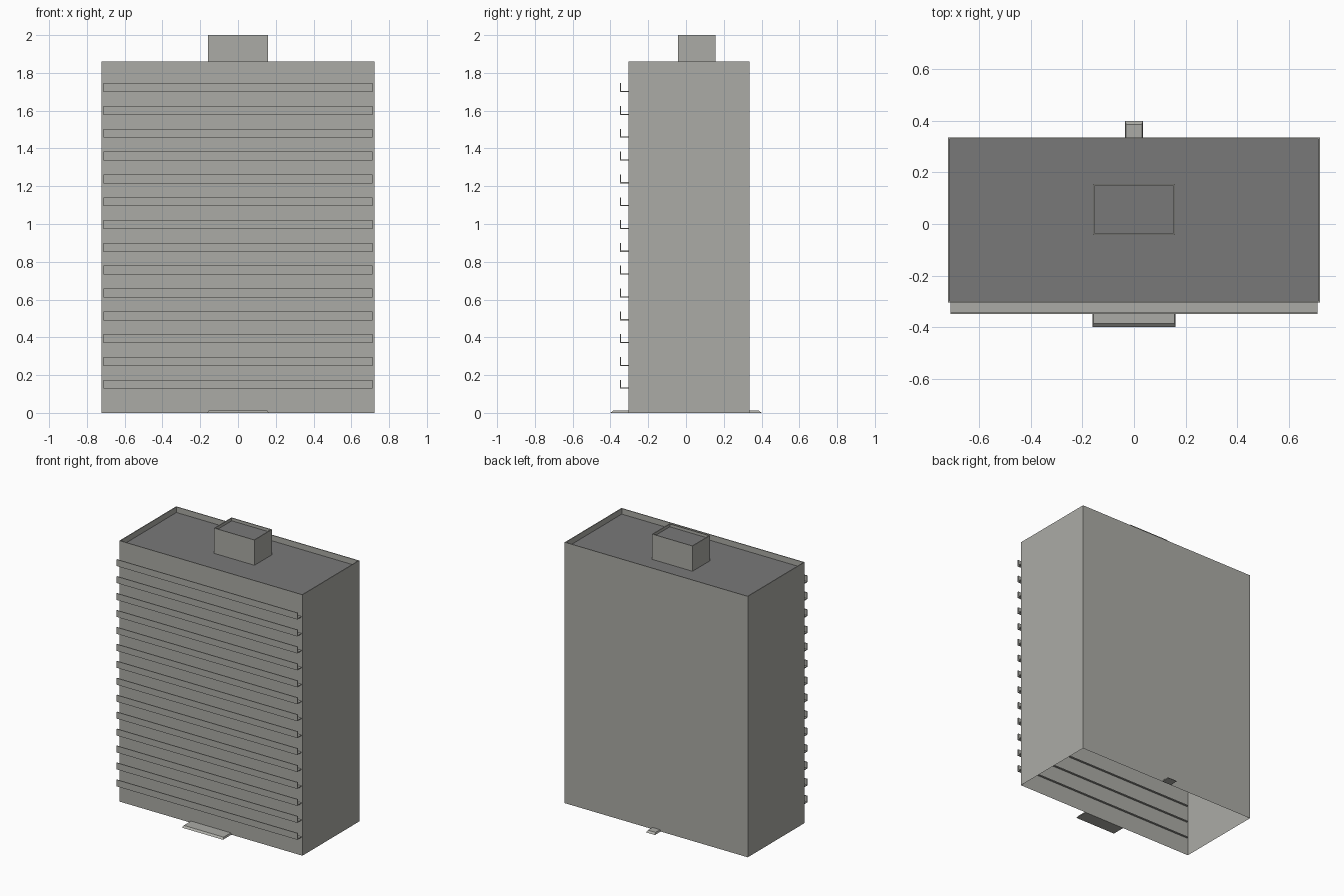
import bpy, bmesh

if "Cube" in bpy.data.objects:
    bpy.data.objects.remove(bpy.data.objects["Cube"])


def material(name, colour):
    m = bpy.data.materials.new(name)
    m.use_nodes = True
    m.diffuse_color = colour
    m.node_tree.nodes["Principled BSDF"].inputs["Base Color"].default_value = colour
    return m


concrete = material("warm concrete", (0.41, 0.41, 0.38, 1))
roofing = material("dark roofing", (0.19, 0.19, 0.19, 1))


def finish(name, bm, mats):
    me = bpy.data.meshes.new(name)
    bm.to_mesh(me)
    bm.free()
    for m in mats:
        me.materials.append(m)
    ob = bpy.data.objects.new(name, me)
    bpy.context.collection.objects.link(ob)
    return ob


def walled_block(name, half_x, y0, y1, z0, z1, rim, depth):
    """Open-bottomed walls, a thin parapet and a sunken dark roof."""
    bm = bmesh.new()
    rings = []
    for inset, z in ((0, z0), (0, z1), (rim, z1), (rim, z1 - depth)):
        x, a, b = half_x - inset, y0 + inset, y1 - inset
        rings.append([bm.verts.new((px, py, z))
                      for px, py in ((-x, a), (x, a), (x, b), (-x, b))])
    for low, high in zip(rings, rings[1:]):
        for i in range(4):
            j = (i + 1) % 4
            bm.faces.new((low[i], low[j], high[j], high[i]))
    bm.faces.new(rings[-1]).material_index = 1
    return finish(name, bm, (concrete, roofing))


def extrude_profile(name, profile, half_x, taper=0):
    """Sweep a closed (y, z) profile along x; taper narrows it with height."""
    bm = bmesh.new()
    ends = [[bm.verts.new((s * (half_x - taper * z), y, z)) for y, z in profile]
            for s in (-1, 1)]
    n = len(profile)
    for i in range(n):
        j = (i + 1) % n
        bm.faces.new((ends[0][i], ends[0][j], ends[1][j], ends[1][i]))
    for end in ends:
        bm.faces.new(end)
    bmesh.ops.recalc_face_normals(bm, faces=bm.faces)
    return finish(name, bm, (concrete,))


# Main tower and rooftop stair house
FRONT, BACK, TOP = -0.305, 0.335, 1.86
DEPTH = 0.04
walled_block("tower", 0.722, FRONT, BACK, 0, TOP, 0.006, DEPTH)
walled_block("stair_house", 0.16, -0.043, 0.155, TOP - DEPTH, 2.0, 0.006, 0.02)

# Balconies: L-shaped slab and railing on every floor
outer, inner, thick, tall = FRONT - 0.045, FRONT + 0.012, 0.006, 0.047
for floor in range(14):
    z = 0.128 + 0.1208 * floor
    extrude_profile(f"balcony_{floor + 1}", [
        (inner, z), (outer, z), (outer, z + tall), (outer + thick, z + tall),
        (outer + thick, z + thick), (inner, z + thick)], 0.713)

# Entrance steps with sloped outer edges
for name, wall, edge, half_x in (("front_step", FRONT, -0.4, 0.162),
                                 ("back_step", BACK, 0.4, 0.035)):
    lip = edge - 0.014 * (1 if edge > 0 else -1)
    extrude_profile(name, [(wall, 0), (edge, 0), (lip, 0.012), (wall, 0.012)],
                    half_x, 0.4)
